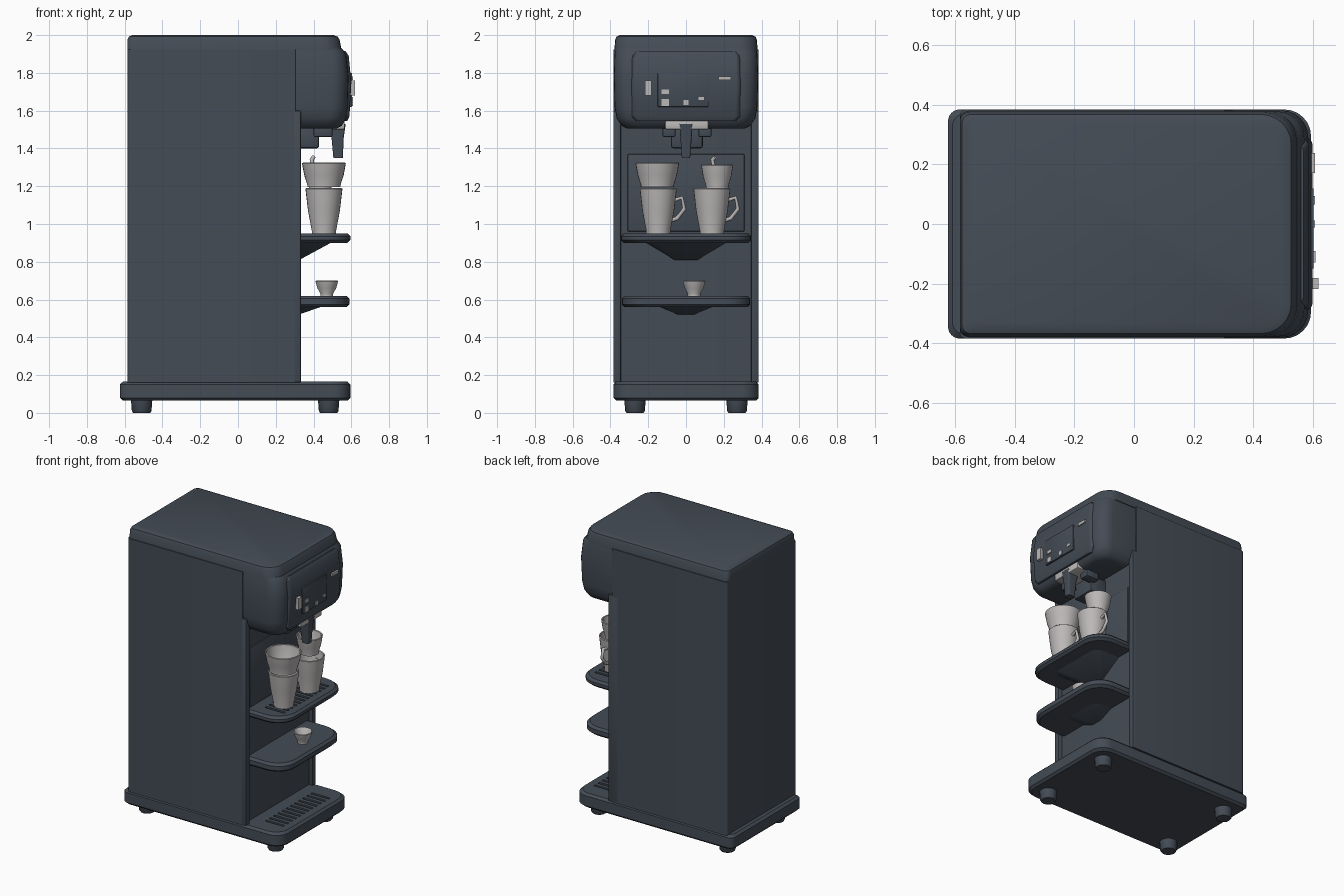
import bpy, bmesh, math
from mathutils import Vector

cube = bpy.data.objects.get("Cube")
if cube:
    bpy.data.objects.remove(cube, do_unlink=True)


def material(name, rgb):
    m = bpy.data.materials.new(name)
    m.use_nodes = True
    m.diffuse_color = (*rgb, 1)
    m.node_tree.nodes["Principled BSDF"].inputs["Base Color"].default_value = (*rgb, 1)
    return m


SLATE = material("dark slate", (0.058, 0.072, 0.092))
PALE = material("pale ceramic", (0.50, 0.48, 0.475))


def activate(ob):
    bpy.ops.object.select_all(action='DESELECT')
    ob.select_set(True)
    bpy.context.view_layer.objects.active = ob


def finish(name, bm, mat, smooth=True):
    bmesh.ops.recalc_face_normals(bm, faces=bm.faces)
    mesh = bpy.data.meshes.new(name)
    bm.to_mesh(mesh)
    bm.free()
    ob = bpy.data.objects.new(name, mesh)
    bpy.context.collection.objects.link(ob)
    mesh.materials.append(mat)
    if smooth:
        activate(ob)
        bpy.ops.object.shade_smooth_by_angle(angle=math.radians(35))
    return ob


def outline(x0, x1, half, back_r, front_r, steps=6):
    """Rectangle in plan with rounded back and front corners."""
    pts = []
    for sx, sy, start in ((1, 1, 0), (-1, 1, 90), (-1, -1, 180), (1, -1, 270)):
        r = front_r if sx > 0 else back_r
        cx = x1 - r if sx > 0 else x0 + r
        for i in range(steps + 1):
            a = math.radians(start + 90 * i / steps)
            pts.append((cx + r * math.cos(a), sy * (half - r) + r * math.sin(a)))
    return pts


def loft(name, levels, mat=SLATE, y=0):
    """Stack of rounded outlines: (z, x0, x1, half width, back r, front r)."""
    bm = bmesh.new()
    rings = [[bm.verts.new((px, py + y, z)) for px, py in outline(*spec)]
             for z, *spec in levels]
    for low, high in zip(rings, rings[1:]):
        n = len(low)
        for i in range(n):
            j = (i + 1) % n
            bm.faces.new((low[i], low[j], high[j], high[i]))
    bm.faces.new(rings[0][::-1])
    bm.faces.new(rings[-1])
    return finish(name, bm, mat)


def slab(name, z0, z1, x0, x1, half, back_r, front_r, edge=0.015):
    """Plate with softened upper and lower rims."""
    inner = (x0 + edge, x1 - edge, half - edge, back_r, front_r)
    outer = (x0, x1, half, back_r, front_r)
    return loft(name, [(z0, *inner), (z0 + edge, *outer),
                       (z1 - edge, *outer), (z1, *inner)])


def box(name, lo, hi, mat=SLATE, bevel=0):
    bm = bmesh.new()
    bmesh.ops.create_cube(bm, size=1)
    for v in bm.verts:
        v.co = Vector([lo[k] if v.co[k] < 0 else hi[k] for k in range(3)])
    if bevel:
        bmesh.ops.bevel(bm, geom=bm.edges[:], offset=bevel, segments=2,
                        profile=0.5, affect='EDGES')
    return finish(name, bm, mat, bool(bevel))


def lathe(name, profile, x, y, z, mat=PALE, steps=28):
    bm = bmesh.new()
    vs = [bm.verts.new((r, 0, h)) for r, h in profile]
    edges = [bm.edges.new(p) for p in zip(vs, vs[1:])]
    bmesh.ops.spin(bm, geom=vs + edges, axis=(0, 0, 1), cent=(0, 0, 0),
                   angle=math.tau, steps=steps)
    bmesh.ops.remove_doubles(bm, verts=bm.verts, dist=0.0005)
    bmesh.ops.translate(bm, verts=bm.verts, vec=(x, y, z))
    return finish(name, bm, mat)


def cup(name, x, y, z, foot, rim, height, wall=0.01):
    mid = foot + (rim - foot) * 0.6
    return lathe(name, [(0, 0), (foot, 0), (foot, 0.012), (mid, height * 0.5),
                        (rim, height - 0.004), (rim - wall / 2, height),
                        (rim - wall, height - 0.004), (mid - wall, height * 0.5),
                        (foot - wall, 0.022), (0, 0.018)], x, y, z)


def handle(name, points):
    curve = bpy.data.curves.new(name, 'CURVE')
    curve.dimensions = '3D'
    curve.bevel_depth = 0.011
    curve.bevel_resolution = 2
    spline = curve.splines.new('POLY')
    spline.points.add(len(points) - 1)
    for p, co in zip(spline.points, points):
        p.co = (*co, 1)
    curve.materials.append(PALE)
    ob = bpy.data.objects.new(name, curve)
    bpy.context.collection.objects.link(ob)
    activate(ob)
    bpy.ops.object.convert(target='MESH')


def cut_slots(ob, top, x0, x1, span, count):
    """Row of drain slots sunk into the top of a plate."""
    bm = bmesh.new()
    for i in range(count):
        y = -span + 2 * span * i / (count - 1)
        made = bmesh.ops.create_cube(bm, size=1)["verts"]
        for v in made:
            v.co = Vector(((x0 + x1) / 2 + v.co.x * (x1 - x0),
                           y + v.co.y * 0.018, top + v.co.z * 0.03))
    cutter = finish("slot_cutter", bm, SLATE, False)
    cutter.hide_render = True
    mod = ob.modifiers.new("slots", 'BOOLEAN')
    mod.operation = 'DIFFERENCE'
    mod.object = cutter
    activate(ob)
    bpy.ops.object.modifier_move_to_index(modifier=mod.name, index=0)
    bpy.ops.object.modifier_apply(modifier=mod.name)
    bpy.data.objects.remove(cutter, do_unlink=True)


# Base, feet and cabinet
base = slab("base", 0.065, 0.165, -0.625, 0.595, 0.385, 0.04, 0.09)
cut_slots(base, 0.165, 0.39, 0.53, 0.25, 12)
for sx, x in (("rear", -0.51), ("front", 0.48)):
    for sy, y in (("right", -0.27), ("left", 0.27)):
        lathe(f"{sx}_{sy}_foot", [(0, 0), (0.045, 0), (0.052, 0.01), (0.057, 0.075), (0, 0.075)],
              x, y, 0, SLATE, 16)
loft("cabinet", [(0.16, -0.585, 0.305, 0.385, 0.02, 0.005),
                 (1.925, -0.585, 0.305, 0.385, 0.02, 0.005)])
for side, y in (("right", -0.365), ("left", 0.365)):
    box(f"{side}_side_rail", (0.25, y - 0.02, 0.16), (0.333, y + 0.02, 1.6), bevel=0.008)

# Top cap and dispensing head
loft("top_cap", [(1.915, -0.585, 0.55, 0.38, 0.03, 0.10), (1.975, -0.585, 0.538, 0.375, 0.03, 0.10),
                 (1.992, -0.578, 0.528, 0.368, 0.03, 0.10), (2.0, -0.56, 0.505, 0.35, 0.03, 0.09)])
loft("head", [(1.505, 0.33, 0.52, 0.31, 0.01, 0.07), (1.52, 0.32, 0.55, 0.34, 0.01, 0.08),
              (1.56, 0.30, 0.572, 0.367, 0.01, 0.09), (1.62, 0.29, 0.58, 0.378, 0.01, 0.09),
              (1.78, 0.29, 0.585, 0.382, 0.01, 0.09), (1.90, 0.29, 0.572, 0.378, 0.01, 0.09),
              (1.93, 0.29, 0.55, 0.372, 0.01, 0.09)])
loft("control_panel", [(1.545, 0.5, 0.578, 0.27, 0.005, 0.03), (1.57, 0.5, 0.59, 0.29, 0.005, 0.03),
                       (1.75, 0.5, 0.6, 0.293, 0.005, 0.03), (1.89, 0.5, 0.586, 0.29, 0.005, 0.03),
                       (1.915, 0.5, 0.57, 0.27, 0.005, 0.03)])
box("display_frame", (0.56, -0.15, 1.62), (0.604, 0.12, 1.80), bevel=0.004)

# Pale switches and indicators: y, z, half width, half height, outermost x
marks = [(-0.2, 1.72, 0.018, 0.04, 0.62), (-0.11, 1.70, 0.02, 0.012, 0.61),
         (-0.11, 1.643, 0.02, 0.018, 0.61), (0, 1.643, 0.012, 0.014, 0.608),
         (0.08, 1.665, 0.014, 0.008, 0.608), (0.205, 1.772, 0.033, 0.01, 0.608)]
for i, (y, z, w, h, x) in enumerate(marks):
    box(f"indicator_{i + 1}", (0.58, y - w, z - h), (x, y + w, z + h), PALE)

# Spout and nozzles under the head
box("spout_plate", (0.42, -0.11, 1.50), (0.565, 0.12, 1.55), PALE, 0.008)
loft("spout", [(1.35, 0.505, 0.555, 0.022, 0.008, 0.008),
               (1.46, 0.495, 0.56, 0.03, 0.01, 0.01), (1.53, 0.48, 0.57, 0.035, 0.01, 0.01)])
for side, y in (("right", -0.09), ("left", 0.1)):
    box(f"{side}_nozzle", (0.40, y - 0.035, 1.46), (0.50, y + 0.035, 1.52), bevel=0.01)
box("nozzle_mount", (0.30, -0.08, 1.40), (0.43, 0.09, 1.52), bevel=0.015)
box("back_splash", (0.29, -0.31, 0.96), (0.312, 0.31, 1.37), bevel=0.006)

# Shelves and their brackets
upper = slab("upper_shelf", 0.90, 0.95, 0.29, 0.595, 0.345, 0.01, 0.13)
cut_slots(upper, 0.95, 0.38, 0.53, 0.24, 12)
slab("lower_shelf", 0.56, 0.62, 0.29, 0.59, 0.34, 0.01, 0.13)
loft("upper_bracket", [(0.81, 0.29, 0.325, 0.06, 0.005, 0.01), (0.905, 0.29, 0.50, 0.22, 0.005, 0.06)])
loft("lower_bracket", [(0.52, 0.29, 0.32, 0.04, 0.005, 0.01), (0.565, 0.29, 0.45, 0.15, 0.005, 0.05)])

# Mugs, stacked bowls and the small cup
for side, y in (("right", -0.147), ("left", 0.137)):
    cup(f"{side}_mug", 0.455, y, 0.95, 0.064, 0.098, 0.24)
    handle(f"{side}_mug_handle", [(0.455, y + dy, z) for dy, z in
                                  ((0.08, 1.125), (0.125, 1.14), (0.138, 1.08), (0.10, 1.03), (0.07, 1.02))])
cup("right_bowl", 0.455, -0.152, 1.195, 0.088, 0.116, 0.13)
cup("left_bowl", 0.435, 0.165, 1.19, 0.06, 0.085, 0.125)
handle("left_bowl_handle", [(0.40, 0.15, 1.29), (0.39, 0.14, 1.34), (0.40, 0.155, 1.355)])
cup("small_cup", 0.47, 0.043, 0.62, 0.034, 0.06, 0.08, 0.008)
